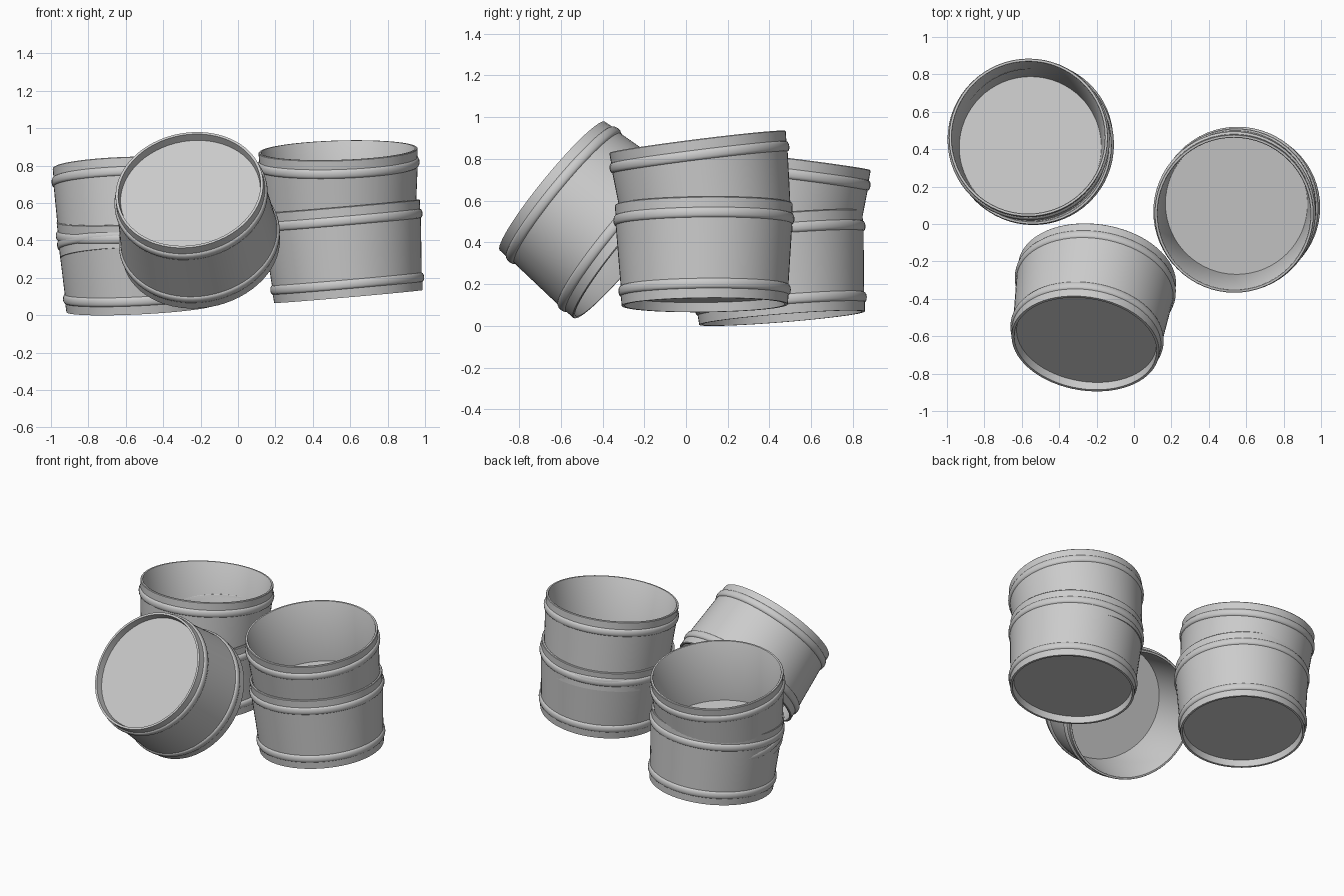
import bpy, bmesh
from math import cos, sin, pi, radians
from mathutils import Vector

if "Cube" in bpy.data.objects:
    bpy.data.objects.remove(bpy.data.objects["Cube"])

SIDES = 64
H = 0.485


def bump(z, r, size=0.011, half=0.024):
    """Rounded raised hoop on the outer wall, centred at height z."""
    return [(r + size * sin(pi * i / 6), z - half * cos(pi * i / 6)) for i in range(7)]


# Closed half-profile: recessed underside, foot, hoops, rim, inner wall, floor
PROFILE = ([(0, 0.045), (0.377, 0.045), (0.384, 0.0), (0.398, 0.0)]
           + bump(0.07, 0.402) + bump(H - 0.075, 0.423)
           + [(0.426, H - 0.004), (0.423, H), (0.412, H), (0.409, H - 0.004),
              (0.38, 0.06), (0, 0.06)])


def make_bucket(name, base, axis):
    """Lathe one tapered bucket with its foot at base and opening along axis."""
    bm = bmesh.new()
    rings = []
    for r, z in PROFILE:
        if r == 0:
            rings.append([bm.verts.new((0, 0, z))])
        else:
            rings.append([bm.verts.new((r * cos(2 * pi * i / SIDES),
                                        r * sin(2 * pi * i / SIDES), z))
                          for i in range(SIDES)])
    for a, b in zip(rings, rings[1:]):
        for i in range(SIDES):
            j = (i + 1) % SIDES
            if len(a) == 1:
                bm.faces.new((a[0], b[j], b[i]))
            elif len(b) == 1:
                bm.faces.new((a[i], a[j], b[0]))
            else:
                bm.faces.new((a[i], a[j], b[j], b[i]))
    bmesh.ops.recalc_face_normals(bm, faces=bm.faces)
    mesh = bpy.data.meshes.new(name)
    bm.to_mesh(mesh)
    bm.free()
    obj = bpy.data.objects.new(name, mesh)
    bpy.context.collection.objects.link(obj)
    obj.location = base
    obj.rotation_mode = 'QUATERNION'
    obj.rotation_quaternion = Vector((0, 0, 1)).rotation_difference(Vector(axis).normalized())
    bpy.ops.object.select_all(action='DESELECT')
    obj.select_set(True)
    bpy.context.view_layer.objects.active = obj
    bpy.ops.object.shade_smooth_by_angle(angle=radians(40))
    return obj


def bucket_from_rim(name, rim, axis):
    """Place a bucket by the centre of its open rim."""
    return make_bucket(name, Vector(rim) - H * Vector(axis).normalized(), axis)


# Back left stack of two nested buckets
make_bucket("left_lower_bucket", (-0.52, 0.46, 0.037), (-0.05, -0.08, 0.995))
bucket_from_rim("left_upper_bucket", (-0.565, 0.462, 0.797), (-0.025, 0.12, 0.99))

# Right stack of two nested buckets
make_bucket("right_lower_bucket", (0.59, 0.09, 0.10), (-0.087, -0.01, 0.996))
bucket_from_rim("right_upper_bucket", (0.535, 0.055, 0.882), (-0.03, -0.124, 0.992))

# Single bucket tipped over, leaning against the stacks
make_bucket("tipped_bucket", (-0.26, -0.64, 0.67), (0.13, 0.77, -0.63))
